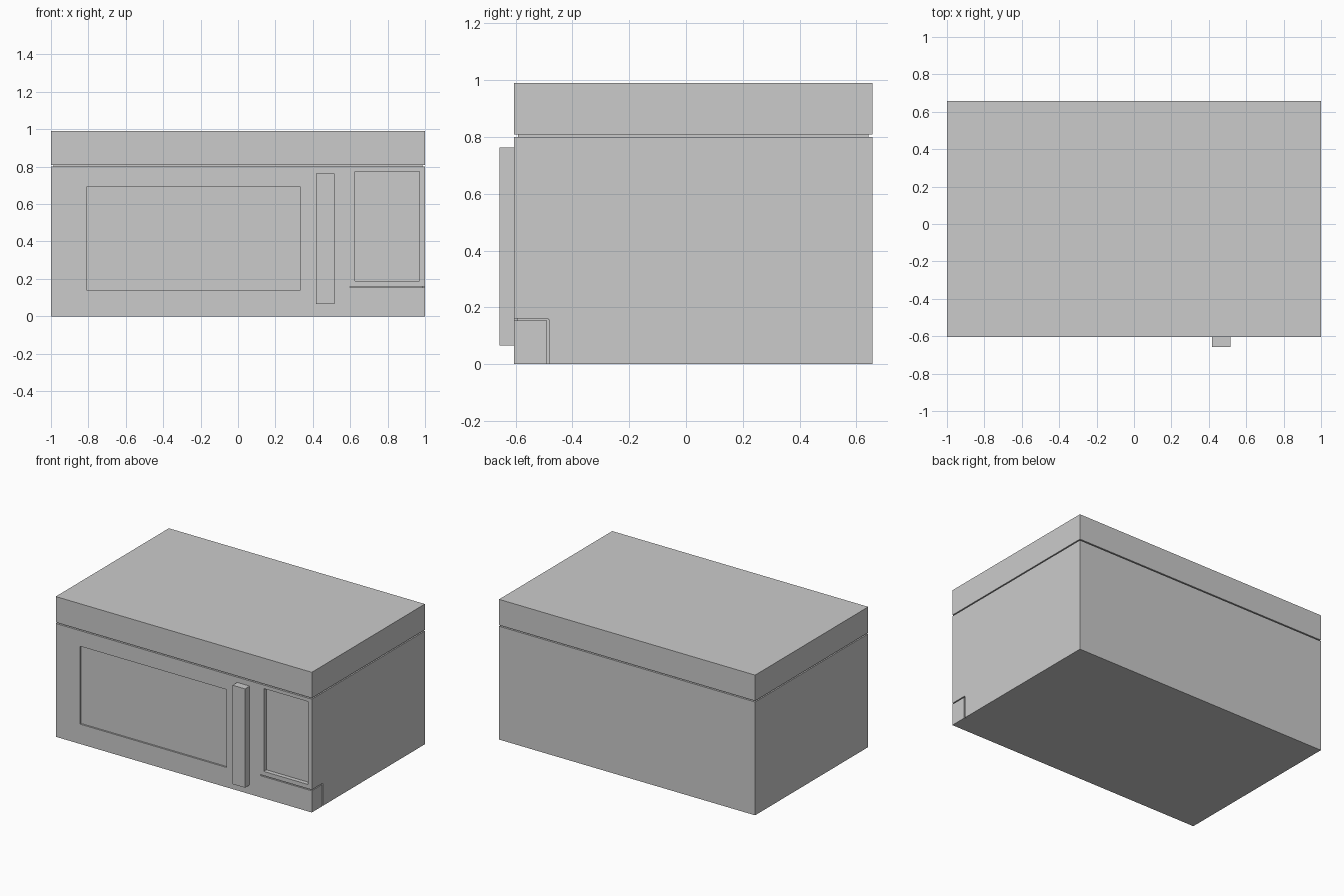
import bpy, bmesh

if "Cube" in bpy.data.objects:
    bpy.data.objects.remove(bpy.data.objects["Cube"])

X, Y0, Y1, TOP = 1.0, -0.605, 0.657, 0.99


def mesh_object(name, bm):
    bmesh.ops.recalc_face_normals(bm, faces=bm.faces)
    me = bpy.data.meshes.new(name)
    bm.to_mesh(me)
    bm.free()
    ob = bpy.data.objects.new(name, me)
    bpy.context.collection.objects.link(ob)
    return ob


def box(name, x0, x1, y0, y1, z0, z1):
    bm = bmesh.new()
    bmesh.ops.create_cube(bm, size=1)
    for v in bm.verts:
        v.co = ((x0 + x1) / 2 + v.co.x * (x1 - x0),
                (y0 + y1) / 2 + v.co.y * (y1 - y0),
                (z0 + z1) / 2 + v.co.z * (z1 - z0))
    return mesh_object(name, bm)


# Oven casing: stacked rectangular rings, pinched in at the seam below the lid
bm = bmesh.new()
rings = []
for z, inset in ((0, 0), (0.8, 0), (0.8, 0.014), (0.808, 0.014), (0.808, 0), (TOP, 0)):
    x, a, b = X - inset, Y0 + inset, Y1 - inset
    rings.append([bm.verts.new((px, py, z))
                  for px, py in ((-x, a), (x, a), (x, b), (-x, b))])
for lo, hi in zip(rings, rings[1:]):
    for i in range(4):
        j = (i + 1) % 4
        bm.faces.new((lo[i], lo[j], hi[j], hi[i]))
bm.faces.new(rings[0][::-1])
bm.faces.new(rings[-1])
casing = mesh_object("oven_casing", bm)

# Recessed window and control panel, and grooves outlining the lower corner panel
cutters = [
    box("window_cutter", -0.81, 0.335, -0.8, Y0 + 0.012, 0.14, 0.69),
    box("control_panel_cutter", 0.625, 0.97, -0.8, Y0 + 0.03, 0.19, 0.775),
    box("front_groove_cutter", 0.6, 1.1, -0.8, Y0 + 0.012, 0.153, 0.16),
    box("side_groove_cutter", 0.988, 1.1, -0.7, -0.485, 0.153, 0.16),
    box("upright_groove_cutter", 0.988, 1.1, -0.49, -0.482, -0.1, 0.157),
]
bpy.context.view_layer.objects.active = casing
for cutter in cutters:
    cutter.hide_render = True
    mod = casing.modifiers.new(cutter.name, 'BOOLEAN')
    mod.operation = 'DIFFERENCE'
    mod.solver = 'EXACT'
    mod.object = cutter
    bpy.ops.object.modifier_apply(modifier=mod.name)
    bpy.data.objects.remove(cutter)

# Door handle
box("door_handle", 0.418, 0.515, -0.657, Y0, 0.065, 0.763)
